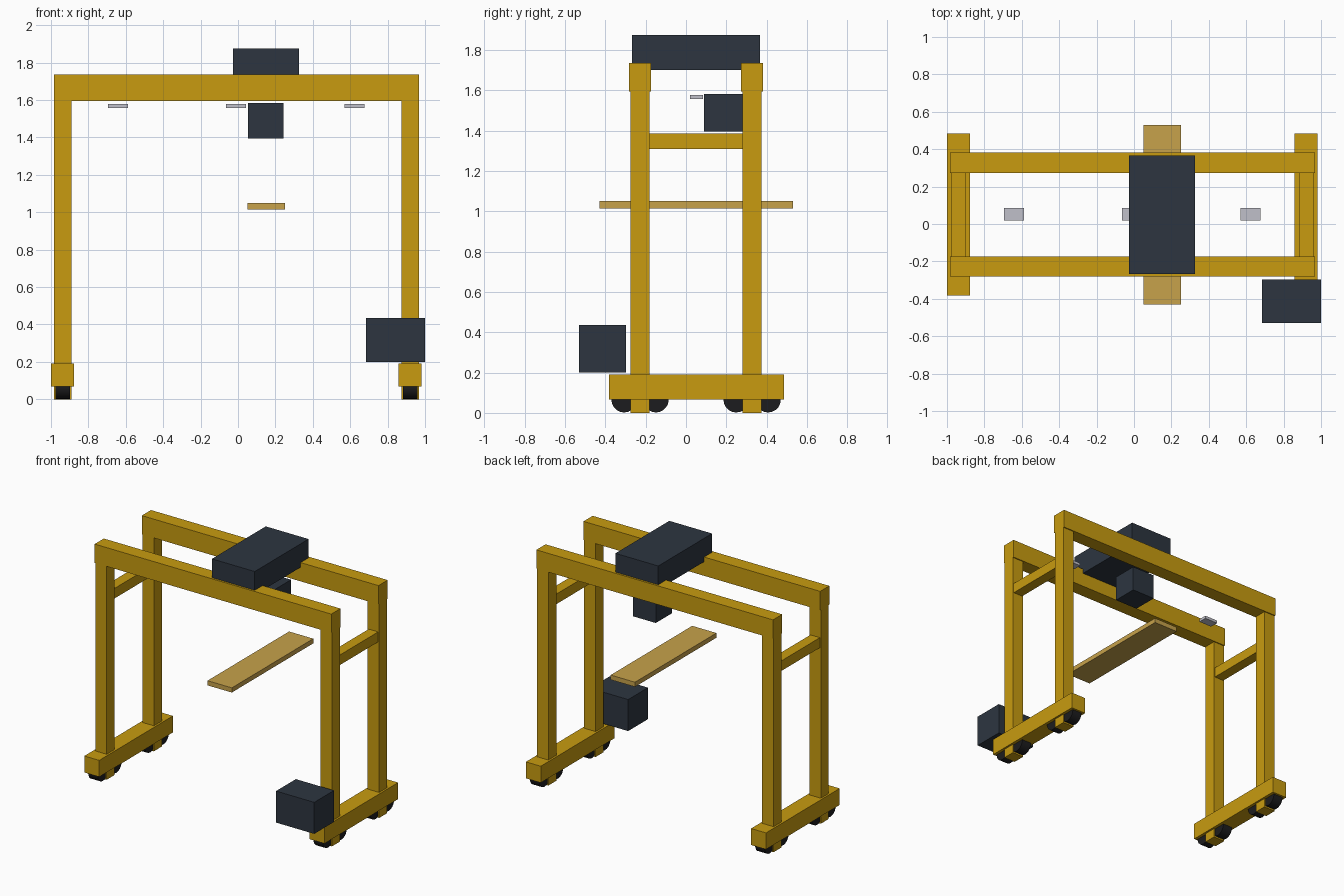
import bpy
import math

default = bpy.data.objects.get("Cube")
if default:
    bpy.data.objects.remove(default, do_unlink=True)


def material(name, rgb):
    m = bpy.data.materials.new(name)
    m.use_nodes = True
    m.diffuse_color = (*rgb, 1)
    m.node_tree.nodes["Principled BSDF"].inputs["Base Color"].default_value = (*rgb, 1)
    return m


YELLOW = material("crane yellow", (0.58, 0.33, 0.005))
DARK = material("dark slate", (0.026, 0.036, 0.051))
TAN = material("spreader tan", (0.57, 0.36, 0.07))
GREY = material("lamp grey", (0.53, 0.53, 0.59))
BLACK = material("rubber black", (0.012, 0.012, 0.013))


def box(name, x, y, z, mat):
    """Box spanning the given (low, high) ranges."""
    bpy.ops.mesh.primitive_cube_add(size=1)
    ob = bpy.context.object
    ob.name = name
    ob.location = [(a + b) / 2 for a, b in (x, y, z)]
    ob.scale = [b - a for a, b in (x, y, z)]
    bpy.ops.object.transform_apply(location=False, rotation=False, scale=True)
    ob.data.materials.append(mat)
    return ob


def around(centre, width):
    return (centre - width / 2, centre + width / 2)


def wheel(name, x, y):
    bpy.ops.mesh.primitive_cylinder_add(vertices=20, radius=0.063, depth=0.078,
                                        location=(x, y, 0.065),
                                        rotation=(0, math.pi / 2, 0))
    ob = bpy.context.object
    ob.name = name
    ob.data.materials.append(BLACK)
    bpy.ops.object.shade_smooth_by_angle(angle=math.radians(30))


SIDES = {"right": -0.938, "left": 0.92}
ROWS = {"front": -0.228, "back": 0.328}

# Side frames: sill beam, brace, legs and wheel pairs
for side, x in SIDES.items():
    box(f"{side}_sill_beam", around(x, 0.123), (-0.383, 0.485), (0.067, 0.19), YELLOW)
    box(f"{side}_brace", around(x, 0.078), (-0.19, 0.285), (1.31, 1.385), YELLOW)
    for row, y in ROWS.items():
        box(f"{row}_{side}_leg", around(x, 0.094), around(y, 0.093), (0, 1.6), YELLOW)
        for n, offset in enumerate((-0.079, 0.079), 1):
            wheel(f"{row}_{side}_wheel_{n}", x, y + offset)

# Top girders
for row, y in ROWS.items():
    box(f"{row}_girder", (-0.985, 0.967), around(y, 0.108), (1.595, 1.735), YELLOW)

# Trolley, operator cab and lifting spreader
box("trolley", (-0.028, 0.325), (-0.267, 0.367), (1.70, 1.875), DARK)
box("cab", (0.053, 0.242), (0.09, 0.28), (1.395, 1.583), DARK)
box("spreader", (0.05, 0.25), (-0.43, 0.53), (1.015, 1.05), TAN)

# Power cabinet beside the front left leg
box("power_cabinet", (0.685, 1.0), (-0.53, -0.297), (0.20, 0.435), DARK)

# Floodlights between the girders
for n, x in enumerate((-0.642, -0.011, 0.622), 1):
    box(f"floodlight_{n}", around(x, 0.107), (0.02, 0.085), (1.557, 1.578), GREY)
